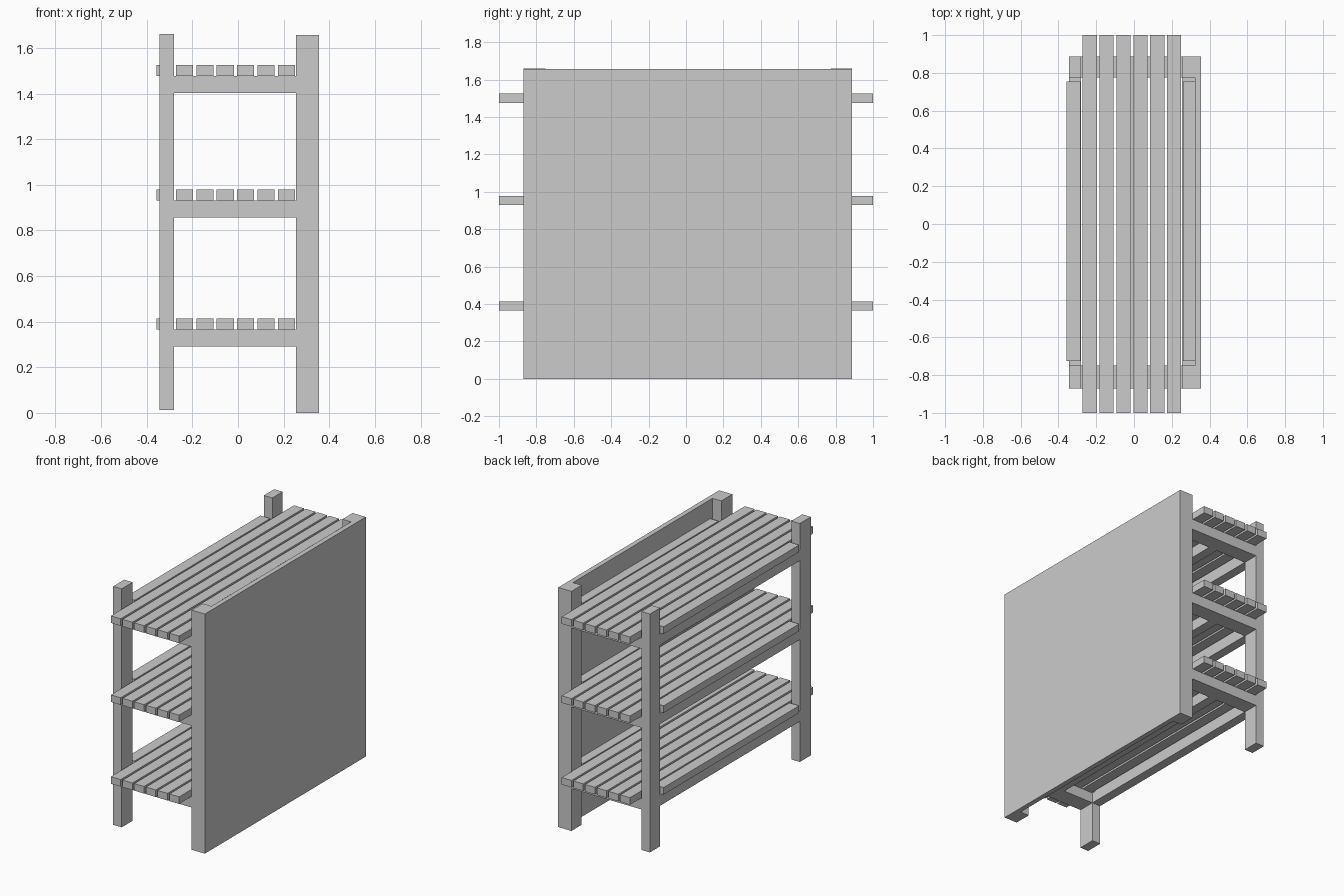
import bpy

if "Cube" in bpy.data.objects:
    bpy.data.objects.remove(bpy.data.objects["Cube"])

def box(name, x, y, z):
    """Box from (min, max) pairs along each axis."""
    bpy.ops.mesh.primitive_cube_add(
        size=1, location=[(a + b) / 2 for a, b in (x, y, z)])
    o = bpy.context.object
    o.name = name
    o.scale = [b - a for a, b in (x, y, z)]
    bpy.ops.object.transform_apply(location=False, rotation=False, scale=True)
    return o

FRONT_X = (-0.345, -0.28)
MID_X = (-0.045, 0.02)
BACK_X = (0.255, 0.322)
ENDS = {"near": (-0.87, -0.75), "far": (0.775, 0.887)}
INNER_Y = (-0.75, 0.775)

# Posts at the four corners
for end, y in ENDS.items():
    box(f"open_side_post_{end}", FRONT_X, y, (0.012, 1.66))
    box(f"panel_side_post_{end}", BACK_X, y, (0, 1.656))

# Full-height closing panel
box("side_panel", (0.322, 0.356), (-0.87, 0.887), (0, 1.656))

# Three slatted shelves, each on a frame
for i, z in enumerate((0.365, 0.93, 1.476), 1):
    bar_z, slat_z = (z - 0.073, z), (z, z + 0.049)
    for end, y in ENDS.items():
        box(f"shelf_{i}_crossbar_{end}", (-0.28, 0.255), y, bar_z)
    for part, x in (("front", FRONT_X), ("middle", MID_X), ("back", BACK_X)):
        box(f"shelf_{i}_rail_{part}", x, INNER_Y, bar_z)
    # Six long slats overhanging the ends
    for k in range(6):
        x0 = -0.272 + k * 0.0894
        box(f"shelf_{i}_slat_{k + 1}", (x0, x0 + 0.075), (-1, 1), slat_z)
    # Short slats fitted between the posts
    box(f"shelf_{i}_short_slat_front", (-0.358, -0.283), (-0.725, 0.755), slat_z)
    box(f"shelf_{i}_short_slat_back", (0.259, 0.322), (-0.725, 0.755), slat_z)
